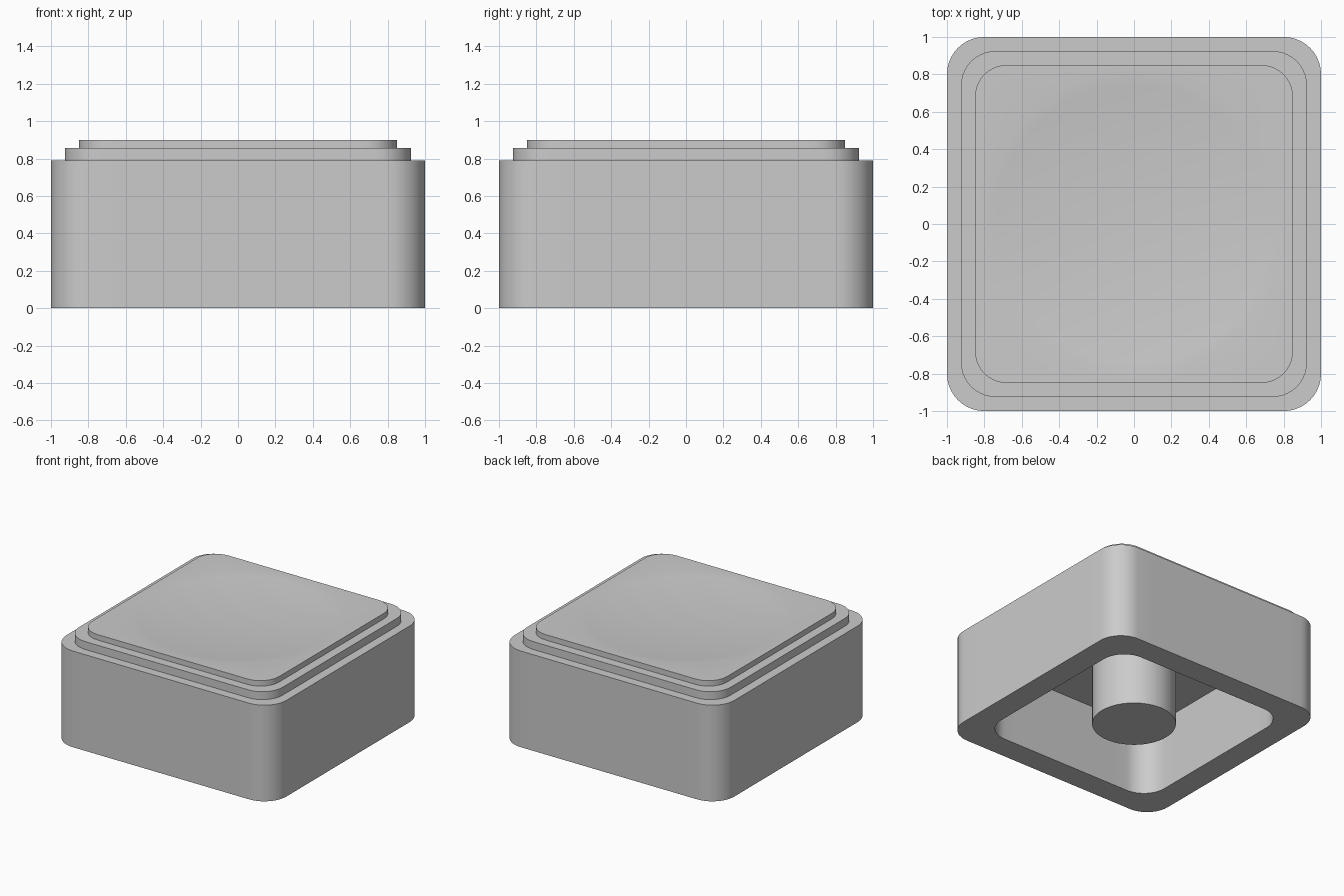
import bpy, bmesh, math
from mathutils import Vector

cube = bpy.data.objects.get("Cube")
if cube:
    bpy.data.objects.remove(cube, do_unlink=True)

GREY = (0.6, 0.6, 0.6, 1.0)
grey = bpy.data.materials.new("light grey")
grey.use_nodes = True
grey.diffuse_color = GREY
grey.node_tree.nodes["Principled BSDF"].inputs["Base Color"].default_value = GREY

ARC, SIDE = 10, 10  # segments per corner and per straight side


def rounded_square(half, radius):
    """Outline points, counter-clockwise."""
    points = []
    inner = half - radius
    for quarter in range(4):
        turn = quarter * math.pi / 2
        cx = math.sqrt(2) * inner * math.cos(turn + math.pi / 4)
        cy = math.sqrt(2) * inner * math.sin(turn + math.pi / 4)
        for i in range(ARC + 1):
            a = turn + math.pi / 2 * i / ARC
            points.append(Vector((cx + radius * math.cos(a), cy + radius * math.sin(a))))
        along = Vector((math.cos(turn + math.pi), math.sin(turn + math.pi)))
        # the next side runs a quarter turn on from the corner's end
        start = points[-1].copy()
        for i in range(1, SIDE):
            points.append(start + along * (2 * inner * i / SIDE))
    return points


def loft(name, rings, cap_start=False, cap_end=False):
    """Skin a series of (outline, height) rings."""
    bm = bmesh.new()
    loops = [[bm.verts.new((p.x, p.y, z)) for p in outline] for outline, z in rings]
    for low, high in zip(loops, loops[1:]):
        n = len(low)
        for i in range(n):
            j = (i + 1) % n
            bm.faces.new((low[i], low[j], high[j], high[i]))
    if cap_start:
        bm.faces.new(list(reversed(loops[0])))
    if cap_end:
        bm.faces.new(loops[-1])
    mesh = bpy.data.meshes.new(name)
    bm.to_mesh(mesh)
    bm.free()
    mesh.materials.append(grey)
    obj = bpy.data.objects.new(name, mesh)
    bpy.context.collection.objects.link(obj)
    bpy.ops.object.select_all(action="DESELECT")
    obj.select_set(True)
    bpy.context.view_layer.objects.active = obj
    bpy.ops.object.shade_smooth_by_angle(angle=math.radians(30))
    return obj


cavity = rounded_square(0.8, 0.2)
outer = rounded_square(1.0, 0.2)
middle = rounded_square(0.925, 0.185)
top = rounded_square(0.85, 0.17)
LIP, STEP, RIM, CEILING = 0.79, 0.855, 0.9, 0.6

# Hollow housing, from the cavity ceiling round to the shoulder
loft("housing", [(cavity, CEILING), (cavity, 0), (outer, 0), (outer, LIP), (middle, LIP)],
     cap_start=True)

# Middle step
loft("middle_step", [(middle, LIP), (middle, STEP), (top, STEP)])

# Top plate with a shallow spherical dish
DISH, DEPTH, STEPS = 0.8, 0.04, 14
rings = [(top, STEP), (top, RIM)]
for k in range(STEPS):
    t = 1 - k / STEPS
    rings.append(([p.normalized() * DISH * t for p in top], RIM - DEPTH * (1 - t * t)))
loft("top_plate", rings, cap_end=True)

# Central round stem under the ceiling
circle = [p.normalized() * 0.315 for p in outer]
loft("stem", [(circle, 0), (circle, CEILING)], cap_start=True)
